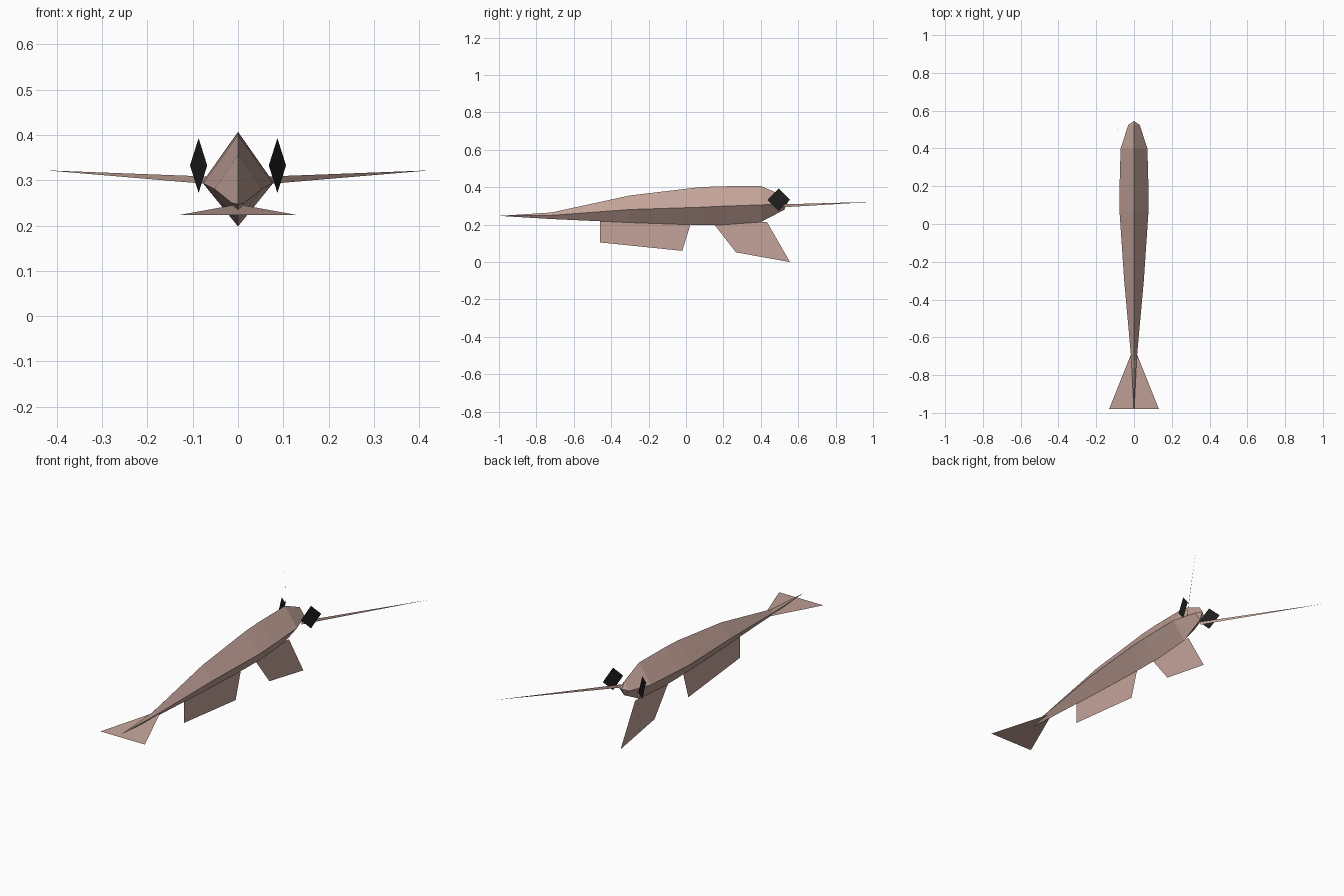
import bpy
import bmesh

if "Cube" in bpy.data.objects:
    bpy.data.objects.remove(bpy.data.objects["Cube"], do_unlink=True)


def make_material(name, color):
    mat = bpy.data.materials.new(name)
    mat.use_nodes = True
    mat.diffuse_color = color
    mat.node_tree.nodes["Principled BSDF"].inputs["Base Color"].default_value = color
    return mat


shell = make_material("dusty_pink_shell", (0.55, 0.37, 0.32, 1))
black = make_material("eye_black", (0.014, 0.014, 0.014, 1))


def finish(name, bm, mat):
    mesh = bpy.data.meshes.new(name)
    bm.to_mesh(mesh)
    bm.free()
    mesh.materials.append(mat)
    obj = bpy.data.objects.new(name, mesh)
    bpy.context.collection.objects.link(obj)
    return obj


def sheet(name, points, mat):
    """A single flat polygon."""
    bm = bmesh.new()
    bm.faces.new([bm.verts.new(p) for p in points])
    return finish(name, bm, mat)


# Body: diamond sections (y, half width, ridge z, side z, keel z) between two points
sections = [
    (-0.72, 0.014, 0.265, 0.250, 0.230),
    (-0.30, 0.052, 0.356, 0.281, 0.211),
    (0.07, 0.077, 0.400, 0.293, 0.198),
    (0.18, 0.077, 0.405, 0.298, 0.198),
    (0.40, 0.071, 0.407, 0.306, 0.214),
    (0.525, 0.030, 0.352, 0.310, 0.279),
]
bm = bmesh.new()
rings = [[bm.verts.new(p) for p in ((0, y, top), (w, y, mid), (0, y, low), (-w, y, mid))]
         for y, w, top, mid, low in sections]
tail_tip = bm.verts.new((0, -1.0, 0.247))
nose_tip = bm.verts.new((0, 0.545, 0.32))
for i in range(4):
    j = (i + 1) % 4
    for a, b in zip(rings, rings[1:]):
        bm.faces.new((a[i], a[j], b[j], b[i]))
    bm.faces.new((tail_tip, rings[0][j], rings[0][i]))
    bm.faces.new((nose_tip, rings[-1][i], rings[-1][j]))
bmesh.ops.recalc_face_normals(bm, faces=bm.faces)
finish("body", bm, shell)

# Tail fan, sloping down to its wide end
sheet("tail_fan", [(0, -0.65, 0.247), (-0.132, -0.98, 0.223), (0.132, -0.98, 0.223)], shell)

# Leg sheets on the centre plane
leg_outlines = {
    "swimming_legs": [(-0.46, 0.22), (-0.46, 0.105), (-0.02, 0.06), (0.025, 0.205)],
    "walking_legs": [(0.148, 0.205), (0.267, 0.052), (0.556, 0.0), (0.433, 0.214), (0.38, 0.216)],
}
for name, outline in leg_outlines.items():
    sheet(name, [(0, y, z) for y, z in outline], shell)

# Eyes and antennae, mirrored left and right
for side, s in (("left", 1), ("right", -1)):
    sheet(side + "_eye", [(s * 0.068, 0.437, 0.333), (s * 0.087, 0.496, 0.272),
                          (s * 0.106, 0.556, 0.333), (s * 0.087, 0.496, 0.393)], black)
    sheet(side + "_antenna", [(s * 0.045, 0.475, 0.290), (s * 0.425, 1.0, 0.322),
                              (s * 0.045, 0.475, 0.3075)], shell)
